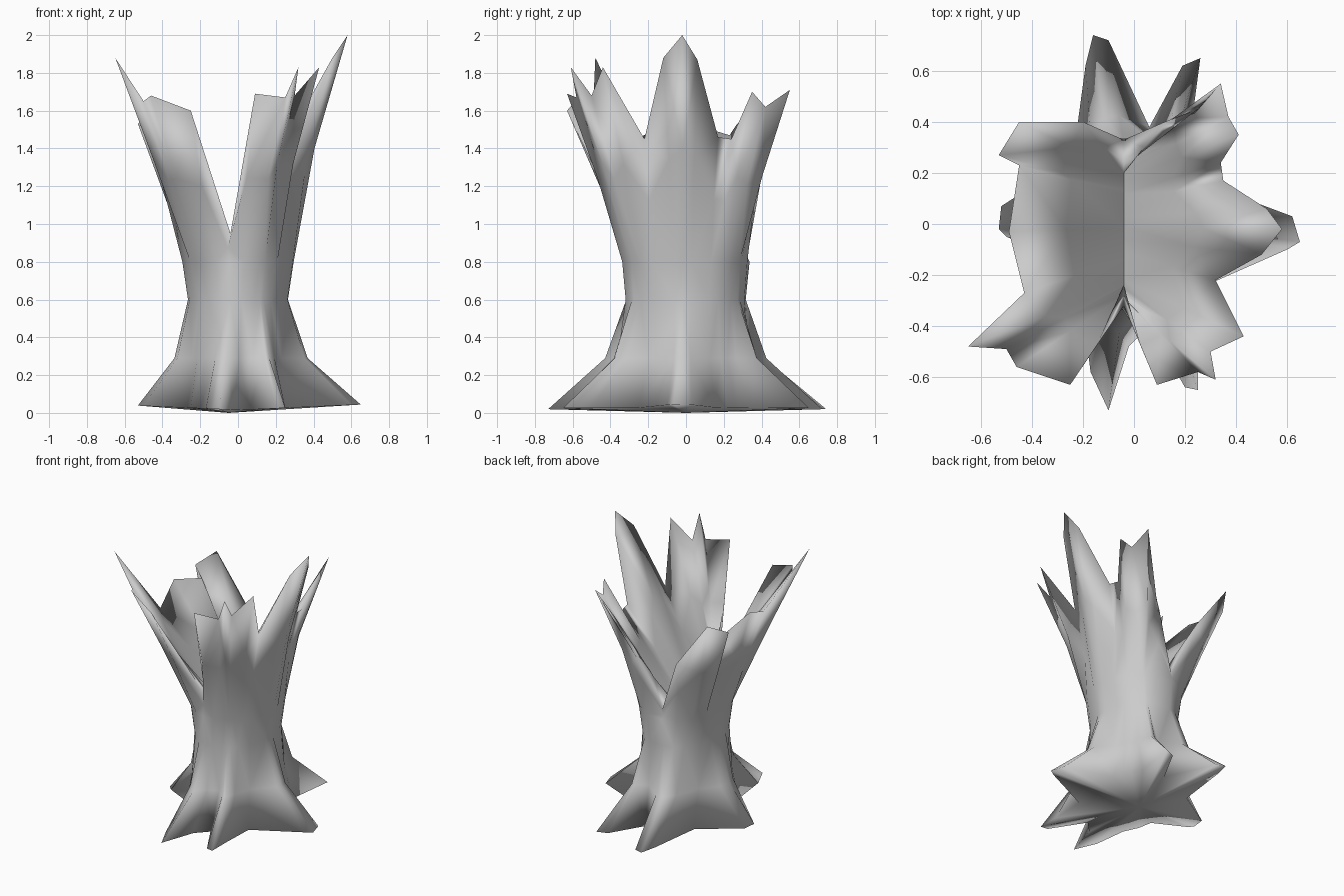
import bpy, bmesh, math
from mathutils import Vector

cube = bpy.data.objects.get("Cube")
if cube:
    bpy.data.objects.remove(cube, do_unlink=True)

material = bpy.data.materials.new("plain grey")
material.use_nodes = True
GREY = (0.6, 0.6, 0.6, 1)
material.diffuse_color = GREY
material.node_tree.nodes["Principled BSDF"].inputs["Base Color"].default_value = GREY

# Splintered rim, counter-clockwise from the tallest splinter
rim = [Vector(p) for p in (
    (.5, -.12, 1.88), (.58, -.02, 2), (.52, .06, 1.87), (.35, .17, 1.46),
    (.34, .24, 1.45), (.41, .35, 1.7), (.37, .42, 1.62), (.34, .55, 1.71),
    (.25, .45, 1.5), (.12, .4, 1.25), (-.04, .33, .86), (-.2, .4, 1.26),
    (-.45, .4, 1.6), (-.53, .27, 1.53), (-.45, .23, 1.47), (-.49, -.03, 1.55),
    (-.43, -.27, 1.45), (-.65, -.48, 1.88), (-.5, -.49, 1.65), (-.46, -.56, 1.68),
    (-.25, -.63, 1.6), (-.04, -.32, .95), (.09, -.63, 1.69), (.25, -.58, 1.67),
    (.32, -.61, 1.83), (.3, -.5, 1.68), (.43, -.44, 1.83), (.32, -.22, 1.45))]

# Star-shaped foot outline with six root tips, one point under each rim point
foot = [Vector((x, y, .015 + .045 * abs(x))) for x, y in (
    (.6, -.1), (.65, -.07), (.62, .03), (.3, .15),
    (.27, .22), (.25, .27), (.22, .35), (.26, .65),
    (.19, .62), (.06, .38), (-.1, .72), (-.16, .74),
    (-.19, .62), (-.24, .25), (-.52, .07), (-.53, -.02),
    (-.5, -.05), (-.27, -.15), (-.25, -.25), (-.2, -.35),
    (-.17, -.58), (-.1, -.73), (-.02, -.48), (.06, -.4),
    (.2, -.64), (.25, -.65), (.25, -.5), (.26, -.25))]


def trunk_ring(rx, ry, z, follow_rim):
    """Oval ring whose points lean from the foot directions to the rim directions."""
    ring = []
    for low, high in zip(foot, rim):
        way = low.xy.normalized().lerp(high.xy.normalized(), follow_rim)
        angle = math.atan2(way.y, way.x)
        radius = 1 / math.hypot(math.cos(angle) / rx, math.sin(angle) / ry)
        ring.append(Vector((radius * math.cos(angle), radius * math.sin(angle), z)))
    return ring


def blend(ring_a, ring_b, amount):
    return [a.lerp(b, amount) for a, b in zip(ring_a, ring_b)]


# Outer bark rings
waist = trunk_ring(.265, .32, .6, .5)
chest = trunk_ring(.295, .34, .8, .8)
flare = blend(waist, foot, .27)
for p in flare:
    p.z = .29
upper = blend(chest, rim, .5)
for p in upper:
    p.x = p.x * .96 - .015
    p.y *= .97

# Inner hollow falls to a valley running from the front notch to the back notch
valley = [Vector((-.04, p.y * .5, .9 - .07 * p.y)) for p in rim]
hollow = blend(rim, valley, .5)

# Loft all rings into one skin
bm = bmesh.new()
rings = [[bm.verts.new(p) for p in ring]
         for ring in (foot, flare, waist, chest, upper, rim, hollow, valley)]
count = len(rim)
for lower, higher in zip(rings, rings[1:]):
    for i in range(count):
        j = (i + 1) % count
        bm.faces.new((lower[i], lower[j], higher[j], higher[i]))

# Shallow underside
centre = bm.verts.new((-.05, 0, 0))
for i in range(count):
    bm.faces.new((rings[0][(i + 1) % count], rings[0][i], centre))
bmesh.ops.remove_doubles(bm, verts=bm.verts, dist=.002)
bmesh.ops.triangulate(bm, faces=[f for f in bm.faces if len(f.verts) > 3],
                      quad_method='SHORT_EDGE')

mesh = bpy.data.meshes.new("broken_tree_stump")
bm.to_mesh(mesh)
bm.free()
mesh.materials.append(material)
mesh.shade_smooth()
stump = bpy.data.objects.new("broken_tree_stump", mesh)
bpy.context.collection.objects.link(stump)
